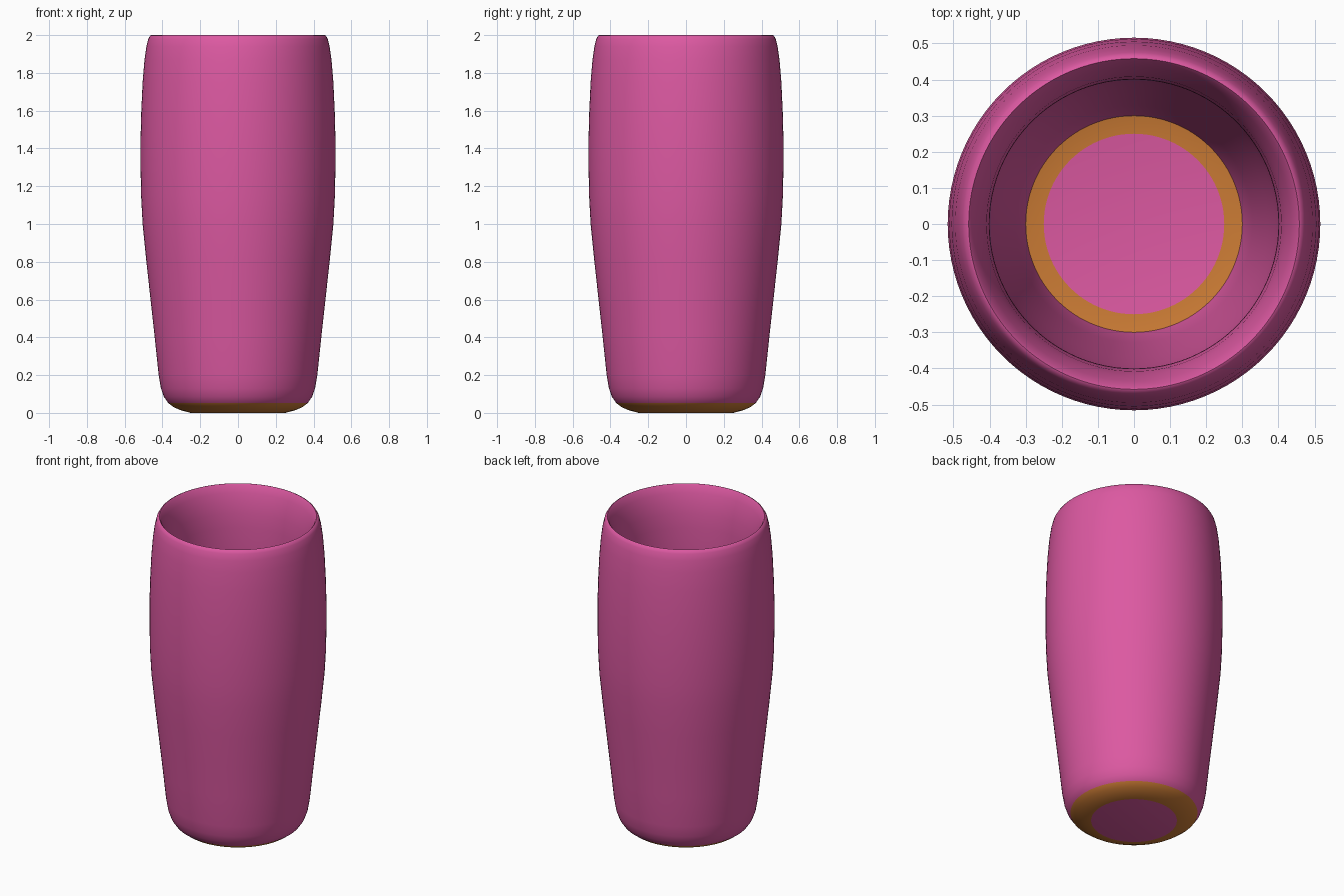
import bpy, bmesh, math

if "Cube" in bpy.data.objects:
    bpy.data.objects.remove(bpy.data.objects["Cube"])

SEG = 96


def material(name, rgb):
    m = bpy.data.materials.new(name)
    m.diffuse_color = (*rgb, 1)
    m.use_nodes = True
    m.node_tree.nodes["Principled BSDF"].inputs["Base Color"].default_value = m.diffuse_color
    return m


pink = material("pink", (0.72, 0.10, 0.36))
orange = material("orange", (0.60, 0.20, 0.035))

# Outer wall from the base edge up to the rim, then the inner wall down to the floor
outer = [(0.25, 0.0), (0.30, 0.013), (0.34, 0.03), (0.37, 0.053), (0.392, 0.085),
         (0.408, 0.13), (0.42, 0.2), (0.441, 0.4), (0.463, 0.6), (0.485, 0.8),
         (0.505, 1.0), (0.513, 1.15), (0.516, 1.3), (0.516, 1.45), (0.512, 1.6),
         (0.505, 1.75), (0.495, 1.87), (0.485, 1.94), (0.475, 1.98), (0.465, 1.997)]
inner = [(0.458, 2.0), (0.45, 1.99), (0.435, 1.95), (0.42, 1.9), (0.408, 1.83),
         (0.401, 1.74), (0.40, 1.6), (0.403, 1.4), (0.40, 1.2), (0.39, 1.0),
         (0.37, 0.75), (0.348, 0.5), (0.328, 0.3), (0.312, 0.16), (0.30, 0.11),
         (0.25, 0.1)]

bm = bmesh.new()
rings = []
for r, z in outer + inner:
    rings.append([bm.verts.new((r * math.cos(2 * math.pi * i / SEG),
                                r * math.sin(2 * math.pi * i / SEG), z))
                  for i in range(SEG)])
for a, b in zip(rings, rings[1:]):
    for i in range(SEG):
        j = (i + 1) % SEG
        f = bm.faces.new((a[i], a[j], b[j], b[i]))
        # Orange band around the foot, outside and inside
        mid = f.calc_center_median()
        rad = math.hypot(mid.x, mid.y)
        f.material_index = 1 if mid.z < 0.052 or (rad < 0.3 and mid.z < 0.11) else 0

# Pink discs: underside and inside floor
bm.faces.new(rings[0][::-1])
bm.faces.new(rings[-1])
bmesh.ops.recalc_face_normals(bm, faces=bm.faces)

mesh = bpy.data.meshes.new("vase")
bm.to_mesh(mesh)
bm.free()
mesh.materials.append(pink)
mesh.materials.append(orange)
vase = bpy.data.objects.new("vase", mesh)
bpy.context.collection.objects.link(vase)
bpy.context.view_layer.objects.active = vase
vase.select_set(True)
bpy.ops.object.shade_smooth_by_angle(angle=math.radians(50))
